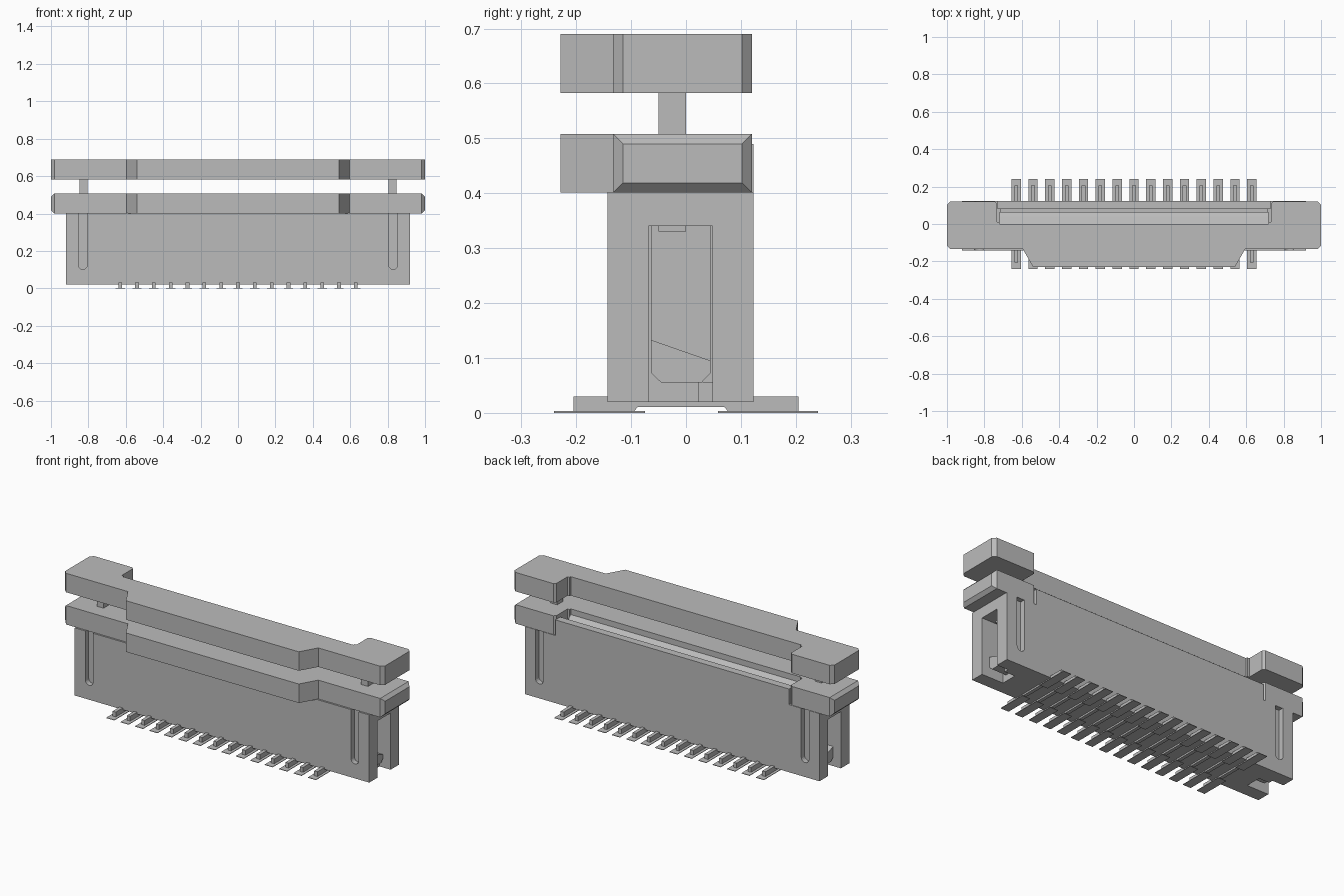
import bpy, bmesh, math
from mathutils import Vector

cube = bpy.data.objects.get("Cube")
if cube:
    bpy.data.objects.remove(cube, do_unlink=True)

GREY = (0.5, 0.5, 0.5, 1)
mat = bpy.data.materials.new("light grey plastic")
mat.use_nodes = True
mat.diffuse_color = GREY
mat.node_tree.nodes["Principled BSDF"].inputs["Base Color"].default_value = GREY


def finish(name, bm):
    bmesh.ops.recalc_face_normals(bm, faces=bm.faces)
    mesh = bpy.data.meshes.new(name)
    bm.to_mesh(mesh)
    bm.free()
    mesh.materials.append(mat)
    ob = bpy.data.objects.new(name, mesh)
    bpy.context.scene.collection.objects.link(ob)
    return ob


def add_prism(bm, outline, axis, lo, hi):
    """Extrude a 2D outline along x (y,z points), y (x,z points) or z (x,y points)."""
    place = {"x": lambda a, b: (lo, a, b), "y": lambda a, b: (a, lo, b), "z": lambda a, b: (a, b, lo)}[axis]
    face = bm.faces.new([bm.verts.new(place(a, b)) for a, b in outline])
    ext = bmesh.ops.extrude_face_region(bm, geom=[face])
    step = Vector([hi - lo if c == axis else 0 for c in "xyz"])
    bmesh.ops.translate(bm, vec=step, verts=[g for g in ext["geom"] if isinstance(g, bmesh.types.BMVert)])


def prism(name, outline, axis, lo, hi):
    bm = bmesh.new()
    add_prism(bm, outline, axis, lo, hi)
    return finish(name, bm)


def rect(a0, a1, b0, b1):
    return [(a0, b0), (a1, b0), (a1, b1), (a0, b1)]


def box(name, x0, x1, y0, y1, z0, z1):
    return prism(name, rect(x0, x1, y0, y1), "z", z0, z1)


def cut(target, cutter):
    cutter.hide_render = True
    mod = target.modifiers.new("cut", "BOOLEAN")
    mod.operation = "DIFFERENCE"
    mod.solver = "EXACT"
    mod.object = cutter
    bpy.context.view_layer.objects.active = target
    bpy.ops.object.modifier_apply(modifier=mod.name)
    bpy.data.objects.remove(cutter, do_unlink=True)


# Main housing with cable slot, end pockets and round-bottomed grooves
housing = box("housing", -0.92, 0.92, -0.143, 0.123, 0.02, 0.402)
cut(housing, box("slot_cutter", -0.715, 0.715, 0.064, 0.08, 0.12, 0.6))
for s in (-1, 1):
    cut(housing, box("pocket_cutter", *sorted((s * 0.785, s * 1.1)), -0.068, 0.048, -0.1, 0.34))
    groove = [(s * 0.83 + 0.024 * math.cos(a), 0.125 + 0.024 * math.sin(a))
              for a in [math.pi + math.pi * i / 10 for i in range(11)]]
    groove += [(s * 0.83 + 0.024, 0.6), (s * 0.83 - 0.024, 0.6)]
    cut(housing, prism("front_groove_cutter", groove, "y", -0.3, -0.113))
    cut(housing, prism("rear_groove_cutter", groove, "y", 0.093, 0.3))

# Raised rear wall and sloped lead-in beside the slot
box("rear_wall", -0.73, 0.73, 0.08, 0.123, 0.40, 0.49)
prism("slot_ramp", [(-0.01, 0.40), (0.064, 0.40), (0.064, 0.43), (0.04, 0.44), (-0.01, 0.485)],
      "x", -0.72, 0.72)

# Slider outline: right half, mirrored to the left
half = [(0.54, -0.229), (0.595, -0.133), (1.0, -0.133), (1.0, 0.12), (0.745, 0.12),
        (0.733, 0.108), (0.733, 0.01), (0.72, 0.01), (0.72, 0.0)]
slider = half + [(-x, y) for x, y in reversed(half)]


def make_slider(name, z0, z1, all_edges):
    bm = bmesh.new()
    add_prism(bm, slider, "z", z0, z1)
    ends = []
    for e in bm.edges:
        a, b = (v.co for v in e.verts)
        at_end = abs(a.x) > 0.999 and abs(b.x) > 0.999
        if at_end and (all_edges or abs(a.z - b.z) > 0.01):
            ends.append(e)
    bmesh.ops.bevel(bm, geom=ends, offset=0.018, segments=1, affect="EDGES")
    return finish(name, bm)


make_slider("lower_slider", 0.401, 0.508, True)
make_slider("upper_slider", 0.583, 0.69, False)

# Slider stems, with latch arms and feet inside the end pockets
for side, s in (("right", -1), ("left", 1)):
    box(side + "_stem", *sorted((s * 0.805, s * 0.847)), -0.05, 0.0, 0.33, 0.59)
    arm = [(-0.045, 0.055), (0.028, 0.055), (0.045, 0.073), (0.045, 0.34), (-0.064, 0.34), (-0.064, 0.073)]
    prism(side + "_latch_arm", arm, "x", *sorted((s * 0.78, s * 0.825)))
    foot = arm[:3] + [(0.045, 0.095), (-0.064, 0.133), (-0.064, 0.073)]
    prism(side + "_latch_foot", foot, "x", *sorted((s * 0.82, s * 0.875)))
    box(side + "_pocket_floor", *sorted((s * 0.78, s * 0.85)), 0.022, 0.048, 0.02, 0.056)

# Contact leads and flat solder pads
lead = [(-0.205, 0.002), (-0.095, 0.002), (-0.088, 0.011), (0.07, 0.011), (0.077, 0.002),
        (0.205, 0.002), (0.205, 0.03), (-0.205, 0.03)]
leads, pads = bmesh.new(), bmesh.new()
for i in range(15):
    x = (i - 7) * 0.09
    add_prism(leads, lead, "x", x - 0.01, x + 0.01)
    for y0, y1 in ((-0.24, -0.075), (0.058, 0.24)):
        add_prism(pads, rect(x - 0.025, x + 0.025, y0, y1), "z", 0.0, 0.003)
finish("contact_leads", leads)
finish("solder_pads", pads)
